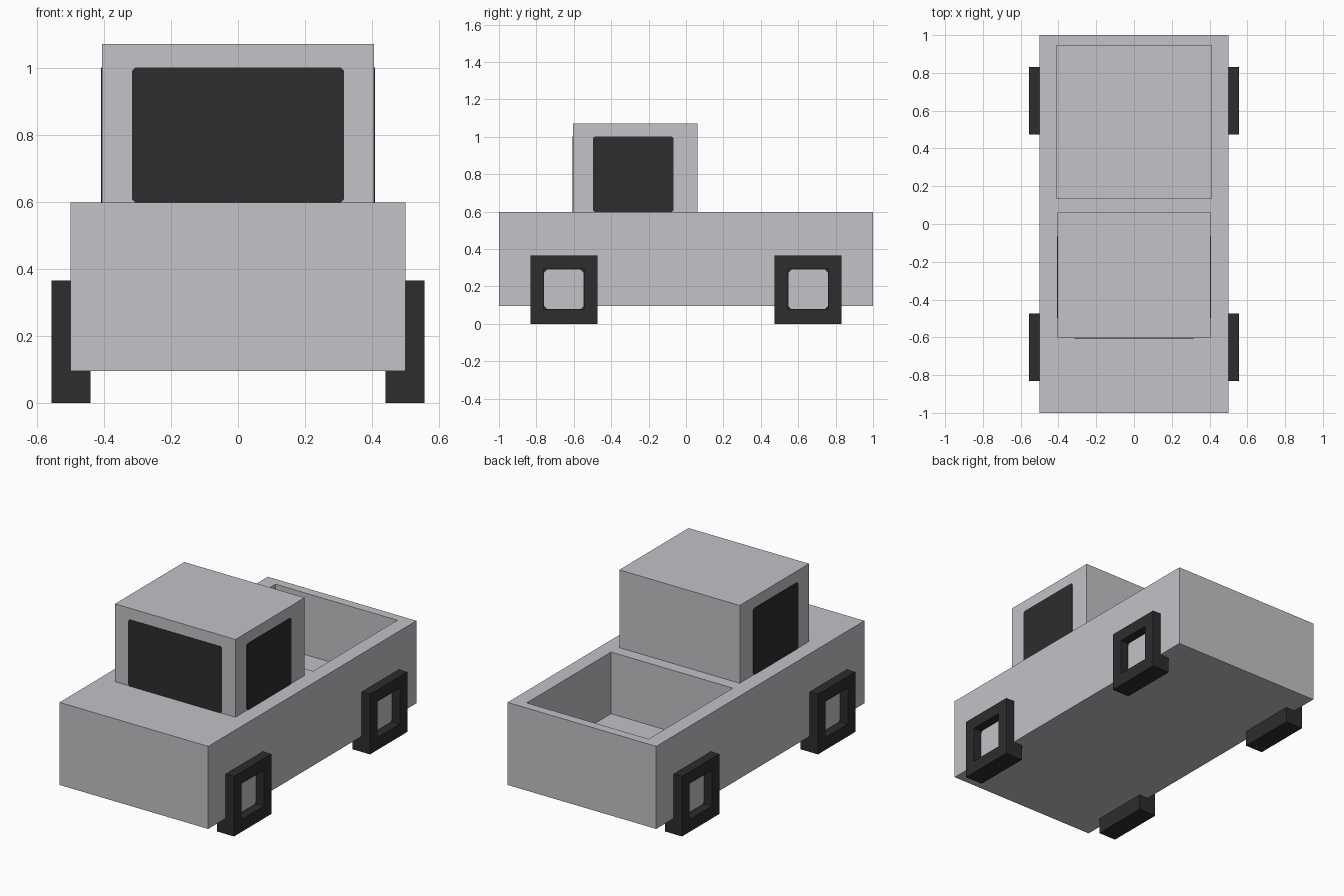
import bpy, bmesh
from mathutils import Vector

if "Cube" in bpy.data.objects:
    bpy.data.objects.remove(bpy.data.objects["Cube"])


def material(name, rgb):
    m = bpy.data.materials.new(name)
    m.diffuse_color = (*rgb, 1)
    m.use_nodes = True
    m.node_tree.nodes["Principled BSDF"].inputs["Base Color"].default_value = m.diffuse_color
    return m


GREY = material("body grey", (0.546, 0.546, 0.578))
DARK = material("dark rubber and glass", (0.026, 0.026, 0.026))


def finish(name, bm, mat):
    bmesh.ops.recalc_face_normals(bm, faces=bm.faces)
    me = bpy.data.meshes.new(name)
    bm.to_mesh(me)
    bm.free()
    me.materials.append(mat)
    ob = bpy.data.objects.new(name, me)
    bpy.context.collection.objects.link(ob)
    return ob


def box(lo, hi):
    bm = bmesh.new()
    bmesh.ops.create_cube(bm, size=1)
    lo, hi = Vector(lo), Vector(hi)
    for v in bm.verts:
        v.co = (lo + hi) / 2 + v.co * (hi - lo)
    return bm


def recess(bm, direction, lo, hi, depth):
    """Sink a rectangular pocket, from lo to hi, into the face looking along direction."""
    d = Vector(direction)
    face = max(bm.faces, key=lambda f: f.calc_center_median().dot(d))
    bmesh.ops.inset_region(bm, faces=[face], thickness=0.05)
    mid = face.calc_center_median()
    for v in face.verts:
        for i in range(3):
            if not d[i]:
                v.co[i] = lo[i] if v.co[i] < mid[i] else hi[i]
    floor = bmesh.ops.extrude_discrete_faces(bm, faces=[face])["faces"][0]
    bmesh.ops.translate(bm, verts=floor.verts, vec=-d * depth)


def plate(name, centre, u_axis, w, h, cut, mat):
    """Thin flat panel with clipped corners, facing along u_axis x z."""
    u, up = Vector(u_axis), Vector((0, 0, 1))
    a, b = w / 2, h / 2
    pts = [(a - cut, -b), (a, -b + cut), (a, b - cut), (a - cut, b),
           (-a + cut, b), (-a, b - cut), (-a, -b + cut), (-a + cut, -b)]
    bm = bmesh.new()
    f = bm.faces.new([bm.verts.new(Vector(centre) + u * p + up * q) for p, q in pts])
    new = bmesh.ops.extrude_face_region(bm, geom=[f])["geom"]
    verts = [g for g in new if isinstance(g, bmesh.types.BMVert)]
    bmesh.ops.translate(bm, verts=verts, vec=u.cross(up) * 0.003)
    return finish(name, bm, mat)


# Truck body with open cargo bed
bm = box((-0.5, -1, 0.095), (0.5, 1, 0.597))
recess(bm, (0, 0, 1), (-0.41, 0.135, 0), (0.41, 0.945, 0), 0.375)
finish("truck_body", bm, GREY)

# Cab
finish("cab", box((-0.405, -0.603, 0.59), (0.405, 0.062, 1.07)), GREY)

# Windscreen
plate("windscreen", (0, -0.603, 0.799), (1, 0, 0), 0.632, 0.404, 0.01, DARK)

for s, side in ((1, "right"), (-1, "left")):
    # Side window
    plate(side + "_window", (s * 0.405, -0.282, 0.799), (0, s, 0), 0.43, 0.404, 0.01, DARK)
    for y, end in ((-0.653, "front"), (0.653, "rear")):
        # Square wheel with a sunken hub
        xs = sorted((s * 0.44, s * 0.556))
        bm = box((xs[0], y - 0.179, 0), (xs[1], y + 0.179, 0.365))
        recess(bm, (s, 0, 0), (0, y - 0.108, 0.076), (0, y + 0.108, 0.293), 0.053)
        finish(f"{end}_{side}_wheel", bm, DARK)
        plate(f"{end}_{side}_hub", (s * 0.502, y, 0.184), (0, s, 0), 0.21, 0.21, 0.015, GREY)
